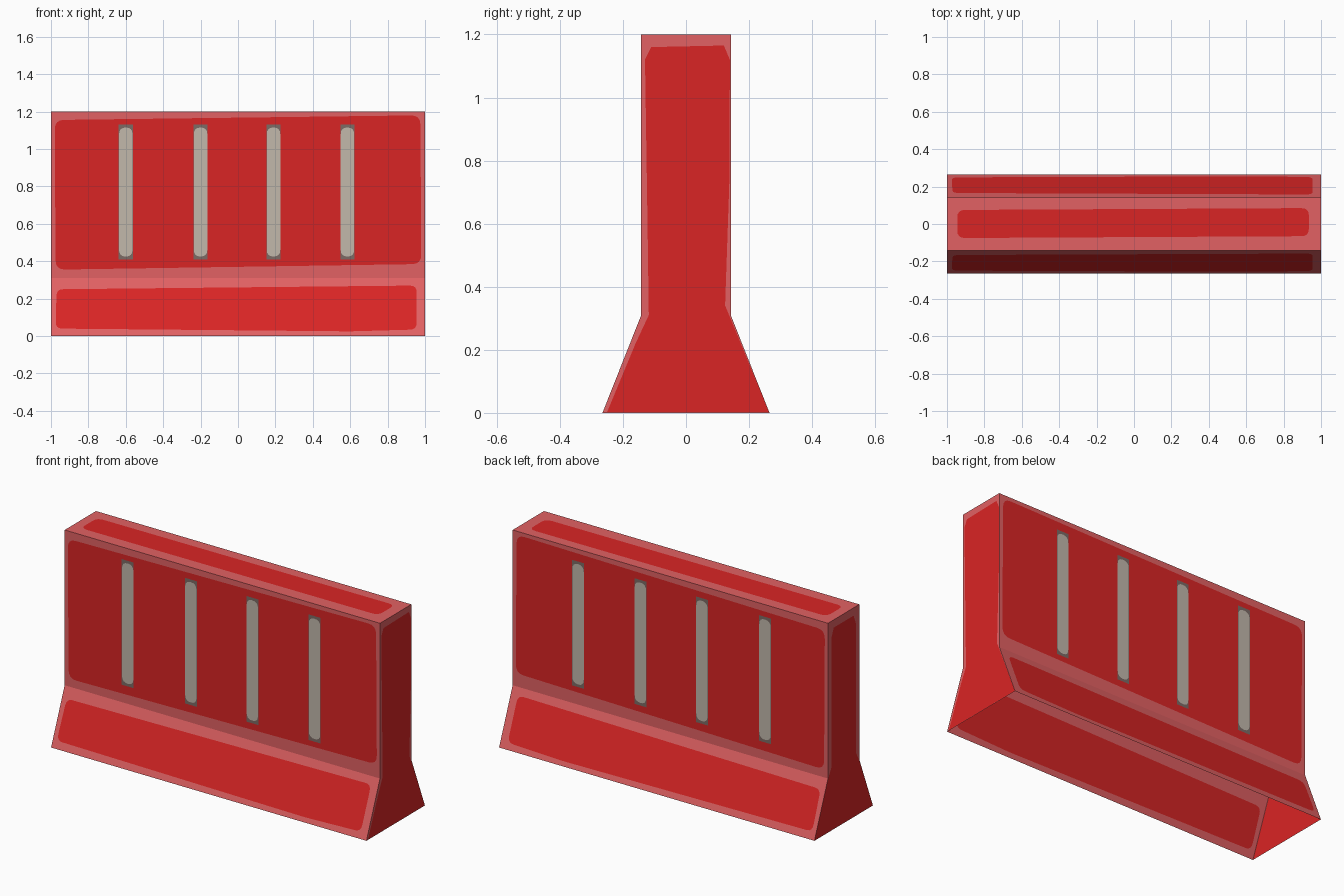
import bpy, bmesh
from mathutils import Vector
from mathutils.geometry import tessellate_polygon

if "Cube" in bpy.data.objects:
    bpy.data.objects.remove(bpy.data.objects["Cube"])

# Cross-section: foot half width, neck half width, shoulder height, top height
FOOT, NECK, KNEE, TOP = 0.265, 0.142, 0.31, 1.2


def material(name, rgb):
    m = bpy.data.materials.new(name)
    m.diffuse_color = (*rgb, 1)
    m.use_nodes = True
    m.node_tree.nodes["Principled BSDF"].inputs["Base Color"].default_value = m.diffuse_color
    return m


mats = [material("worn pale red", (0.76, 0.12, 0.125)),
        material("red plastic", (0.70, 0.018, 0.018)),
        material("slot grey", (0.54, 0.48, 0.41)),
        material("slot dark grey", (0.20, 0.145, 0.13))]
PALE, RED, GREY, DARK = range(4)


def rounded(corners, r, steps=4):
    """Polygon with every corner eased by a small curve."""
    pts, n = [], len(corners)
    for i in range(n):
        a, b, c = (Vector(corners[(i + k) % n]) for k in (-1, 0, 1))
        p = b + (a - b).normalized() * min(r, (a - b).length * 0.5)
        q = b + (c - b).normalized() * min(r, (c - b).length * 0.5)
        for s in range(steps + 1):
            t = s / steps
            pts.append(p * (1 - t) ** 2 + b * 2 * t * (1 - t) + q * t * t)
    return pts


def rect(x0, x1, z0, z1):
    return [(x0, z0), (x1, z0), (x1, z1), (x0, z1)]


def fill(bm, loops, mat, place, outward):
    """Flat region (outer loop plus holes) mapped to 3D by place()."""
    flat = [[Vector((p[0], p[1], 0)) for p in l] for l in loops]
    verts = [bm.verts.new(place(p.x, p.y)) for l in flat for p in l]
    for tri in tessellate_polygon(flat):
        f = bm.faces.new([verts[i] for i in tri])
        f.normal_update()
        if f.normal.length < 1e-6:
            continue
        if f.normal.dot(Vector(outward)) < 0:
            f.normal_flip()
        f.material_index = mat


bm = bmesh.new()

# Long sides: sloped foot and upright wall with four slots
for s in (-1, 1):
    def foot(x, z):
        return (x, s * (FOOT + (NECK - FOOT) * z / KNEE), z)

    def wall(x, z):
        return (x, s * NECK, z)

    patch = rounded([(-0.975, 0.04), (0.6, 0.025), (0.955, 0.035),
                     (0.955, 0.27), (-0.97, 0.25)], 0.035)
    fill(bm, [rect(-1, 1, 0, KNEE), patch], PALE, foot, (0, s, 0))
    fill(bm, [patch], RED, foot, (0, s, 0))

    patch = rounded([(-0.975, 0.355), (0.98, 0.385), (0.975, 1.18), (-0.98, 1.155)], 0.05)
    slots = [rect(x - 0.038, x + 0.038, 0.41, 1.13) for x in (-0.6, -0.2, 0.19, 0.585)]
    fill(bm, [rect(-1, 1, KNEE, TOP), patch], PALE, wall, (0, s, 0))
    fill(bm, [patch] + slots, RED, wall, (0, s, 0))
    for slot in slots:
        x0, x1 = slot[0][0], slot[1][0]
        core = rounded(rect(x0 + 0.002, x1 - 0.002, 0.425, 1.115), 0.036)
        fill(bm, [slot, core], DARK, wall, (0, s, 0))
        fill(bm, [core], GREY, wall, (0, s, 0))

# Top
patch = rounded([(-0.945, -0.075), (0.935, -0.065), (0.935, 0.085), (-0.945, 0.075)], 0.04)
top = lambda x, y: (x, y, TOP)
fill(bm, [rect(-1, 1, -NECK, NECK), patch], PALE, top, (0, 0, 1))
fill(bm, [patch], RED, top, (0, 0, 1))

# Ends: worn along the upper edges, plain at the foot
profile = [(-FOOT, 0), (FOOT, 0), (NECK, KNEE), (NECK, TOP), (-NECK, TOP), (-NECK, KNEE)]
end_patches = {
    1: [(-0.25, 0.003), (0.263, 0.003), (0.141, 0.3), (0.124, 0.34), (0.138, 0.75),
        (0.139, 1.12), (0.12, 1.165), (-0.11, 1.16), (-0.13, 1.12), (-0.122, 0.6),
        (-0.118, 0.31), (-0.16, 0.22)],
    -1: [(-0.263, 0.003), (0.263, 0.003), (0.141, 0.305), (0.112, 0.36), (0.112, 1.1),
         (0.09, 1.155), (-0.09, 1.155), (-0.112, 1.1), (-0.112, 0.36), (-0.141, 0.305)]}
for s, patch in end_patches.items():
    end = lambda y, z: (s, y, z)
    fill(bm, [profile, patch], PALE, end, (s, 0, 0))
    fill(bm, [patch], RED, end, (s, 0, 0))

# Weld the panels into one shell, open underneath
bmesh.ops.remove_doubles(bm, verts=bm.verts, dist=0.0001)
mesh = bpy.data.meshes.new("road_barrier")
bm.to_mesh(mesh)
bm.free()
for m in mats:
    mesh.materials.append(m)
bpy.context.collection.objects.link(bpy.data.objects.new("road_barrier", mesh))
